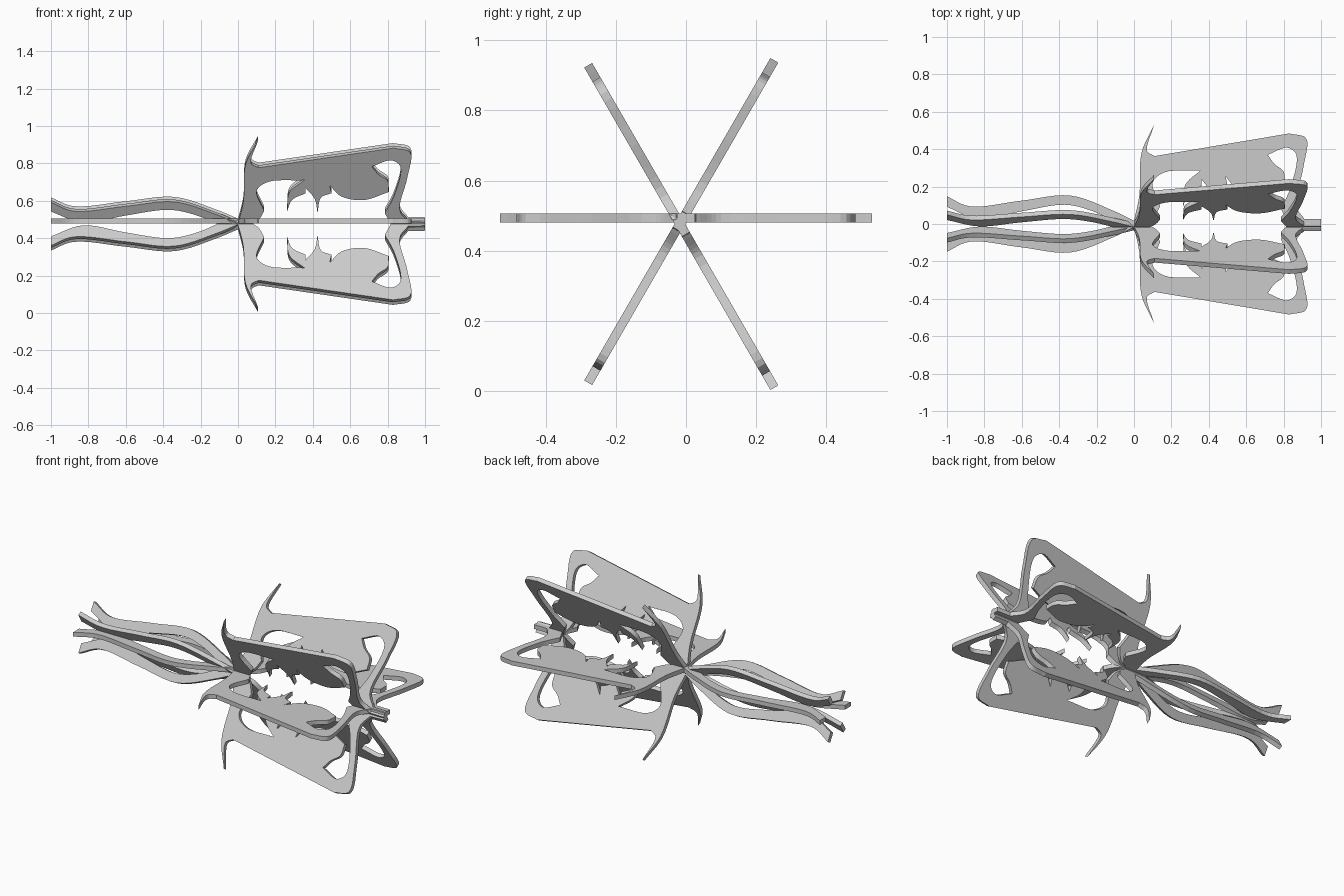
import bpy, bmesh, math
from mathutils import Vector, Matrix

if "Cube" in bpy.data.objects:
    bpy.data.objects.remove(bpy.data.objects["Cube"])

THICK = 0.026
START = (.06, 0)

# Half outline in (x, radius): each run is a smooth curve from the last run's end, corners between runs
RUNS = [
    # tail strand: root, inner edge, cut tip, outer edge
    [(-.08, 0)],
    [(-.23, .072), (-.37, .103), (-.6, .068), (-.83, .024), (-1, .092)],
    [(-1, .148)],
    [(-.88, .095), (-.6, .125), (-.34, .152), (-.12, .075), (0, .018)],
    # post and outward horn
    [(.028, .15), (.04, .38), (.108, .531)],
    [(.07, .39), (.11, .363)],
    # straight outer rail, rounded corner, end arm, stub
    [(.83, .484)],
    [(.92, .458), (.905, .3), (.865, .1), (.91, .028)],
    [(1, .026)], [(1, 0)], [(.825, 0)],
    # thorn, then the arm's inner edge and round the end window
    [(.785, .082)],
    [(.835, .19), (.868, .37), (.82, .408), (.715, .37)],
    # rounded lobe
    [(.75, .322), (.8, .28), (.806, .213)],
    [(.67, .163), (.55, .187), (.49, .255)],
    # small thorns, spike and hook
    [(.5, .205)],
    [(.445, .18), (.425, .085)],
    [(.41, .17), (.36, .24)],
    [(.362, .205)],
    [(.29, .165), (.262, .092)],
    [(.275, .21), (.355, .286)],
    # window edge back down the post, with thorn
    [(.16, .275), (.1, .22), (.14, .095)],
    [(.11, .04), START],
]


def smooth(pts, n=6):
    """Centripetal Catmull-Rom samples through pts, leaving off the last point."""
    p = [Vector(q) for q in pts]
    if len(p) == 2:
        return p[:1]
    p = [2 * p[0] - p[1]] + p + [2 * p[-1] - p[-2]]
    out = []
    for a, b, c, d in zip(p, p[1:], p[2:], p[3:]):
        t1, t2, t3 = [(v - u).length ** .5 for u, v in ((a, b), (b, c), (c, d))]
        m1 = t2 * ((b - a) / t1 - (c - a) / (t1 + t2) + (c - b) / t2)
        m2 = t2 * ((c - b) / t2 - (d - b) / (t2 + t3) + (d - c) / t3)
        for i in range(n):
            t = i / n
            out.append((2*t**3 - 3*t*t + 1) * b + (t**3 - 2*t*t + t) * m1
                       + (3*t*t - 2*t**3) * c + (t**3 - t*t) * m2)
    return out


def move_verts(bm, op, geom, vec):
    op(bm, vec=vec, verts=[g for g in geom if isinstance(g, bmesh.types.BMVert)])


def plate_mesh():
    """Flat openwork plate, mirrored about the long axis."""
    outline, last = [], START
    for run in RUNS:
        outline += smooth([last] + run)
        last = run[-1]
    bm = bmesh.new()
    bm.faces.new([bm.verts.new((p.x, p.y, -THICK / 2)) for p in outline])
    bmesh.ops.triangulate(bm, faces=bm.faces[:])
    half = bm.verts[:] + bm.edges[:] + bm.faces[:]
    move_verts(bm, bmesh.ops.scale, bmesh.ops.duplicate(bm, geom=half)["geom"], (1, -1, 1))
    bmesh.ops.remove_doubles(bm, verts=bm.verts[:], dist=1e-5)
    bmesh.ops.recalc_face_normals(bm, faces=bm.faces[:])
    ext = bmesh.ops.extrude_face_region(bm, geom=bm.faces[:], use_keep_orig=True)["geom"]
    move_verts(bm, bmesh.ops.translate, ext, (0, 0, THICK))
    bmesh.ops.recalc_face_normals(bm, faces=bm.faces[:])
    me = bpy.data.meshes.new("openwork_plate")
    bm.to_mesh(me)
    bm.free()
    return me


# Three crossing double-sided plates give six blades around the long axis
mesh = plate_mesh()
for name, angle, cy, cz in (("level_plate", 0, 0, .493),
                            ("rising_plate", 60, -.0135, .483),
                            ("falling_plate", 120, -.0135, .469)):
    ob = bpy.data.objects.new(name, mesh)
    ob.matrix_world = Matrix.Translation((0, cy, cz)) @ Matrix.Rotation(math.radians(angle), 4, 'X')
    bpy.context.collection.objects.link(ob)
